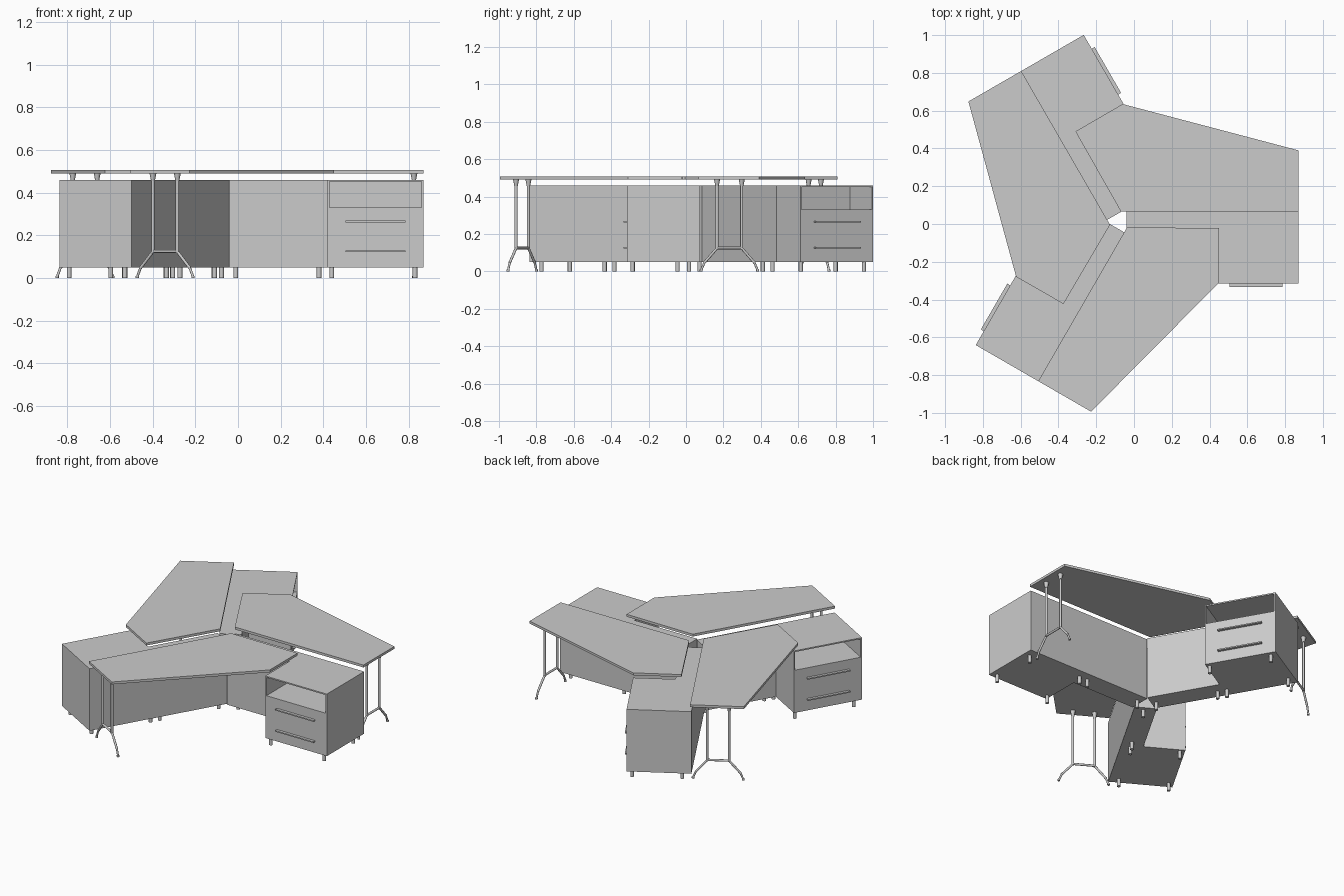
import bpy, bmesh
from math import radians
from mathutils import Matrix, Vector

cube = bpy.data.objects.get("Cube")
if cube:
    bpy.data.objects.remove(cube)

HUB = Vector((-0.078, 0.015, 0))  # centre of the threefold layout

grey = bpy.data.materials.new("light_grey")
grey.use_nodes = True
grey.diffuse_color = (0.6, 0.6, 0.6, 1)
grey.node_tree.nodes["Principled BSDF"].inputs["Base Color"].default_value = (0.6, 0.6, 0.6, 1)


def prism(bm, outline, z0, z1):
    """Upright solid over a flat outline."""
    base = bm.faces.new([bm.verts.new((x, y, z0)) for x, y in outline])
    top = bmesh.ops.extrude_face_region(bm, geom=[base])["geom"]
    verts = [g for g in top if isinstance(g, bmesh.types.BMVert)]
    bmesh.ops.translate(bm, verts=verts, vec=(0, 0, z1 - z0))
    bmesh.ops.recalc_face_normals(bm, faces=bm.faces)


def rod(bm, a, b, r0, r1=None, sides=12):
    """Round bar or taper between two points."""
    a, b = Vector(a), Vector(b)
    turn = (b - a).to_track_quat('Z', 'Y').to_matrix().to_4x4()
    bmesh.ops.create_cone(bm, cap_ends=True, segments=sides, radius1=r0,
                          radius2=r0 if r1 is None else r1, depth=(b - a).length,
                          matrix=Matrix.Translation((a + b) / 2) @ turn)


def finish(bm, name, arm, angle, smooth=False):
    """Store the part, turned into place around the hub."""
    bmesh.ops.translate(bm, verts=bm.verts, vec=-HUB)
    mesh = bpy.data.meshes.new(name)
    bm.to_mesh(mesh)
    bm.free()
    mesh.materials.append(grey)
    obj = bpy.data.objects.new(f"{arm}_{name}", mesh)
    bpy.context.collection.objects.link(obj)
    obj.location = HUB
    obj.rotation_euler.z = radians(angle)
    if smooth:
        bpy.ops.object.select_all(action='DESELECT')
        obj.select_set(True)
        bpy.context.view_layer.objects.active = obj
        bpy.ops.object.shade_smooth_by_angle(angle=radians(35))


def cabinet(arm, angle):
    # L-shaped body: thin spine and a deep drawer unit at the end
    bm = bmesh.new()
    outline = [(-0.04, -0.06), (0.42, -0.06), (0.42, -0.315),
               (0.87, -0.315), (0.87, 0.075), (-0.04, 0.075)]
    prism(bm, outline, 0.05, 0.46)
    # open shelf above the drawers
    front = min(bm.faces, key=lambda f: f.calc_center_median().y)
    bmesh.ops.bisect_plane(bm, geom=[front, *front.edges, *front.verts],
                           plane_co=(0, 0, 0.323), plane_no=(0, 0, 1))
    bm.faces.ensure_lookup_table()
    fronts = [f for f in bm.faces if f.calc_center_median().y < -0.314]
    shelf = max(fronts, key=lambda f: f.calc_center_median().z)
    bmesh.ops.inset_individual(bm, faces=[shelf], thickness=0.012)
    back = bmesh.ops.extrude_discrete_faces(bm, faces=[shelf])["faces"][0]
    bmesh.ops.translate(bm, verts=back.verts, vec=(0, 0.235, 0))
    finish(bm, "cabinet", arm, angle)

    # drawer handles
    for name, z in (("upper_handle", 0.265), ("lower_handle", 0.125)):
        bm = bmesh.new()
        prism(bm, [(0.505, -0.333), (0.785, -0.333), (0.785, -0.314), (0.505, -0.314)],
              z - 0.004, z + 0.004)
        finish(bm, name, arm, angle)

    # short round feet
    bm = bmesh.new()
    for x, y in ((0.44, -0.285), (0.83, -0.285), (0.83, 0.017),
                 (0.44, 0.017), (0.38, 0.017), (-0.01, 0.017)):
        rod(bm, (x, y, 0), (x, y, 0.05), 0.011)
    finish(bm, "cabinet_feet", arm, angle, True)


def desk(arm, angle):
    # angled worktop
    bm = bmesh.new()
    prism(bm, [(-0.07, 0.067), (0.87, 0.067), (0.87, 0.39), (-0.06, 0.635), (-0.31, 0.49)],
          0.49, 0.506)
    finish(bm, "desktop", arm, angle)

    # end trestle: tapered brackets, posts, crossbar and splayed feet
    bm = bmesh.new()
    x, mid = 0.825, 0.232
    for side in (-1, 1):
        def at(offset, z):
            return (x, mid + side * offset, z)
        rod(bm, at(0.066, 0.455), at(0.066, 0.491), 0.009, 0.016)
        rod(bm, at(0.066, 0.118), at(0.066, 0.46), 0.008)
        rod(bm, at(0.064, 0.126), at(0.135, 0.045), 0.007)
        rod(bm, at(0.133, 0.048), at(0.15, 0.008), 0.006)
        rod(bm, at(0.151, 0), at(0.151, 0.01), 0.008)
    rod(bm, (x, mid - 0.066, 0.125), (x, mid + 0.066, 0.125), 0.007)
    finish(bm, "trestle_leg", arm, angle, True)


for arm, angle in (("left", 0), ("back_right", 120), ("front_right", 240)):
    cabinet(arm, angle)
    desk(arm, angle)
